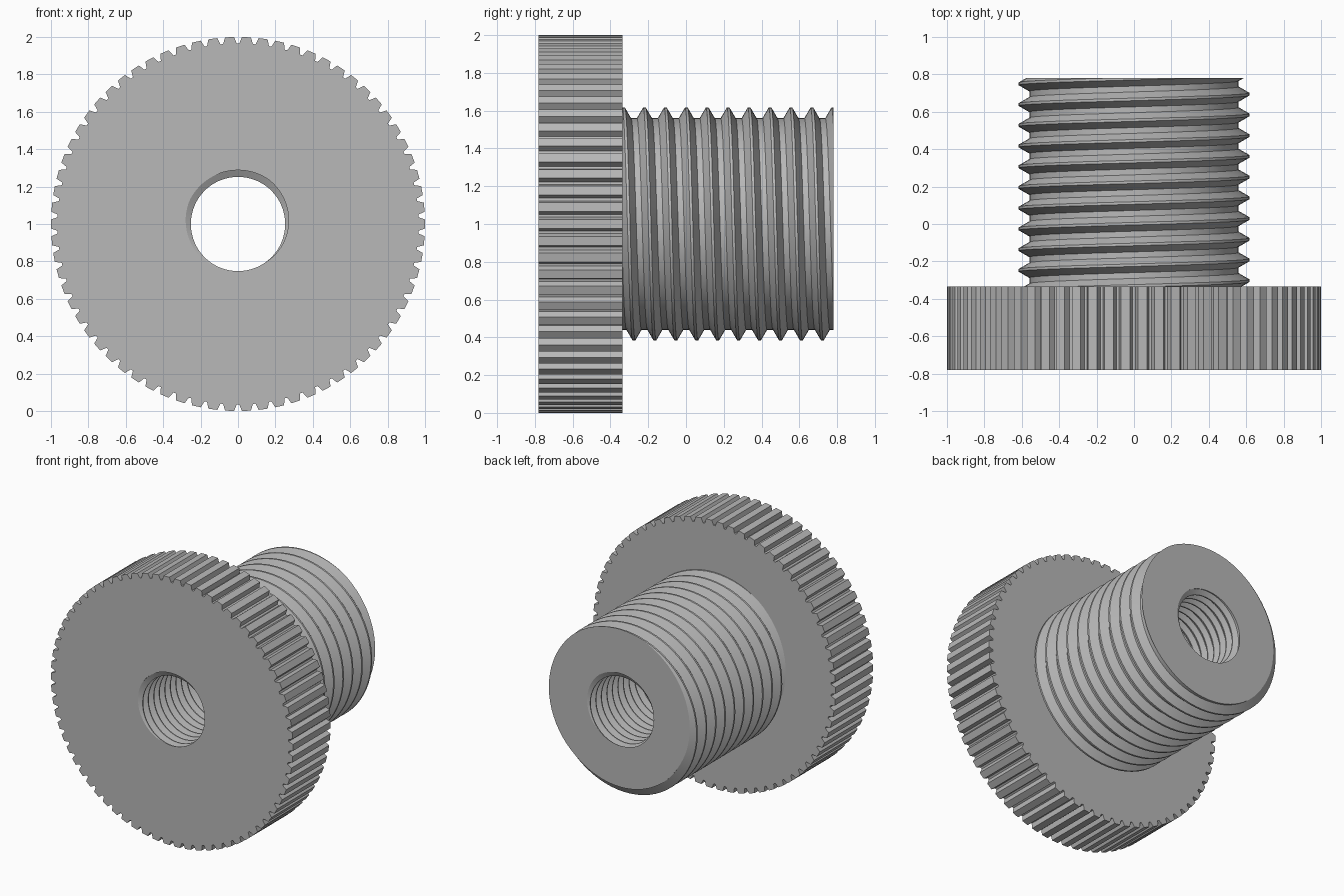
import bpy, bmesh, math

cube = bpy.data.objects.get("Cube")
if cube:
    bpy.data.objects.remove(cube, do_unlink=True)

STEPS = 70                       # angular steps, also the number of knurl teeth
STEP = 2 * math.pi / STEPS
FRONT, SHOULDER, BACK = -0.78, -0.335, 0.78
THREAD = dict(root=0.56, crest=0.617, pitch=0.1108, phase=-0.22)
BORE = dict(root=0.288, crest=0.252, pitch=0.065, phase=-0.745)

grey = bpy.data.materials.new("machined_grey")
grey.use_nodes = True
grey.diffuse_color = (0.48, 0.48, 0.48, 1)
grey.node_tree.nodes["Principled BSDF"].inputs["Base Color"].default_value = (0.48, 0.48, 0.48, 1)


def polar(r, y, i):
    """Point around the y axis, i angular steps clockwise from the top."""
    return (r * math.sin(i * STEP), y, 1 + r * math.cos(i * STEP))


def add_face(bm, points, flip=False):
    verts = [bm.verts.new(p) for p in points]
    bm.faces.new(verts[::-1] if flip else verts)


def finish(bm, name, angle=20):
    bmesh.ops.remove_doubles(bm, verts=bm.verts, dist=1e-5)
    mesh = bpy.data.meshes.new(name)
    bm.to_mesh(mesh)
    bm.free()
    mesh.materials.append(grey)
    obj = bpy.data.objects.new(name, mesh)
    bpy.context.collection.objects.link(obj)
    bpy.ops.object.select_all(action="DESELECT")
    obj.select_set(True)
    bpy.context.view_layer.objects.active = obj
    bpy.ops.object.shade_smooth_by_angle(angle=math.radians(angle))


def thread_radius(t, y, i):
    """Radius of the helical profile: flat crest, sloped flanks, flat root."""
    u = (y - t["phase"]) / t["pitch"] - i / STEPS
    d = abs(u - round(u))
    f = min(max((d - 0.0625) / 0.2975, 0), 1)
    return t["crest"] + (t["root"] - t["crest"]) * f


def add_thread(bm, t, y0, y1, flip=False):
    """Helical surface, cut off flat at y0 and y1."""
    first = math.floor((y0 - t["phase"]) / t["pitch"]) - 2
    last = math.ceil((y1 - t["phase"]) / t["pitch"]) + 2
    breaks = [n + b for n in range(first, last) for b in (-0.36, -0.0625, 0.0625, 0.36)]

    def point(i, b):
        y = t["phase"] + t["pitch"] * (b + i / STEPS)
        y = min(max(y, y0), y1)
        return polar(thread_radius(t, y, i), y, i), y

    for i in range(STEPS):
        for a, b in zip(breaks, breaks[1:]):
            corners = [point(i, a), point(i + 1, a), point(i + 1, b), point(i, b)]
            ys = [c[1] for c in corners]
            if max(ys) - min(ys) < 1e-6:
                continue
            points = []
            for p, _ in corners:
                if all(math.dist(p, q) > 1e-6 for q in points):
                    points.append(p)
            if len(points) > 2:
                add_face(bm, points, flip)


# Knurled head: grooved rim with a front and a back face
tooth = [(0, 0.965), (0.08, 0.965), (0.23, 1), (0.77, 1), (0.92, 0.965), (1, 0.965)]
bm = bmesh.new()
for i in range(STEPS):
    for (a, ra), (b, rb) in zip(tooth, tooth[1:]):
        add_face(bm, [polar(ra, FRONT, i + a), polar(rb, FRONT, i + b),
                      polar(rb, SHOULDER, i + b), polar(ra, SHOULDER, i + a)])
    for y, inner, flip in ((FRONT, BORE, True), (SHOULDER, THREAD, False)):
        rim = [polar(r, y, i + a) for a, r in tooth]
        hole = [polar(thread_radius(inner, y, j), y, j) for j in (i + 1, i)]
        add_face(bm, rim + hole, flip)
finish(bm, "knurled_head")

# Threaded shank with its flat end face
bm = bmesh.new()
add_thread(bm, THREAD, SHOULDER, BACK)
for i in range(STEPS):
    rim = [polar(thread_radius(THREAD, BACK, j), BACK, j) for j in (i, i + 1)]
    hole = [polar(thread_radius(BORE, BACK, j), BACK, j) for j in (i + 1, i)]
    add_face(bm, rim + hole)
finish(bm, "threaded_shank")

# Threaded bore running right through
bm = bmesh.new()
add_thread(bm, BORE, FRONT, BACK, flip=True)
finish(bm, "threaded_bore")
